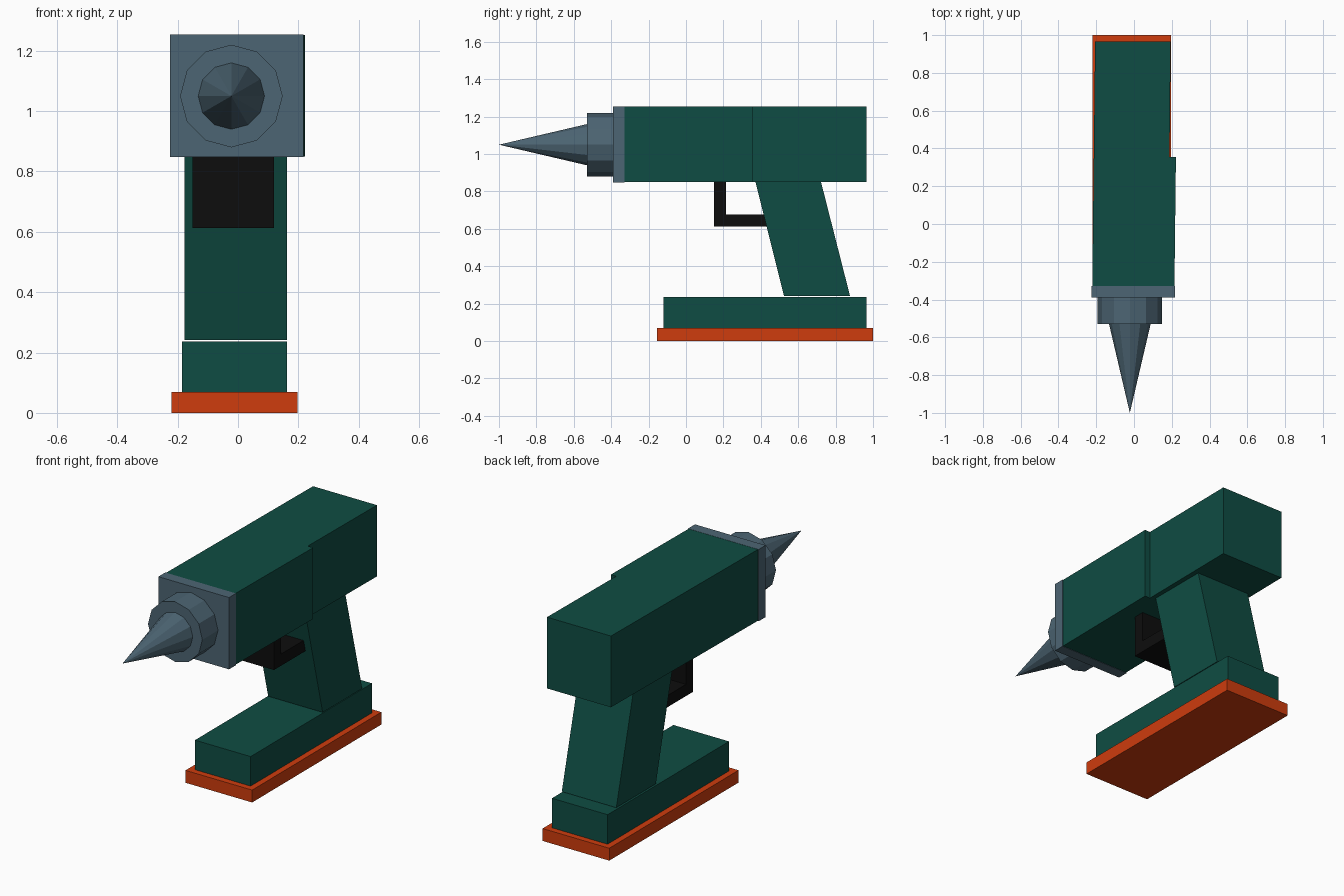
import bpy, bmesh, math
from mathutils import Matrix

if "Cube" in bpy.data.objects:
    bpy.data.objects.remove(bpy.data.objects["Cube"])


def material(name, r, g, b):
    m = bpy.data.materials.new(name)
    m.diffuse_color = (r, g, b, 1)
    m.use_nodes = True
    m.node_tree.nodes["Principled BSDF"].inputs["Base Color"].default_value = m.diffuse_color
    return m


GREEN = material("dark green", 0.0047, 0.073, 0.056)
ORANGE = material("burnt orange", 0.62, 0.045, 0.004)
SLATE = material("slate grey", 0.073, 0.13, 0.172)
BLACK = material("black", 0.004, 0.004, 0.004)


def finish(name, bm, mat):
    bmesh.ops.recalc_face_normals(bm, faces=bm.faces)
    mesh = bpy.data.meshes.new(name)
    bm.to_mesh(mesh)
    bm.free()
    mesh.materials.append(mat)
    obj = bpy.data.objects.new(name, mesh)
    bpy.context.collection.objects.link(obj)
    return obj


def side_prism(name, profile, x0, x1, mat):
    """Extrude a (y, z) side profile from x0 to x1."""
    bm = bmesh.new()
    face = bm.faces.new([bm.verts.new((x0, y, z)) for y, z in profile])
    ext = bmesh.ops.extrude_face_region(bm, geom=[face])
    new = [v for v in ext["geom"] if isinstance(v, bmesh.types.BMVert)]
    bmesh.ops.translate(bm, verts=new, vec=(x1 - x0, 0, 0))
    return finish(name, bm, mat)


def plan_prism(name, plan, z0, z1, mat):
    """Extrude an (x, y) plan outline from z0 to z1."""
    bm = bmesh.new()
    face = bm.faces.new([bm.verts.new((x, y, z0)) for x, y in plan])
    ext = bmesh.ops.extrude_face_region(bm, geom=[face])
    new = [v for v in ext["geom"] if isinstance(v, bmesh.types.BMVert)]
    bmesh.ops.translate(bm, verts=new, vec=(0, 0, z1 - z0))
    return finish(name, bm, mat)


def box(name, x, y, z, mat):
    plan = [(x[0], y[0]), (x[1], y[0]), (x[1], y[1]), (x[0], y[1])]
    return plan_prism(name, plan, z[0], z[1], mat)


def round_part(name, y_back, y_front, r_back, r_front, mat):
    """Twelve-sided cylinder or cone along the drill axis."""
    bm = bmesh.new()
    place = Matrix.Translation((-0.022, (y_back + y_front) / 2, 1.05)) @ Matrix.Rotation(math.pi / 2, 4, 'X')
    bmesh.ops.create_cone(bm, cap_ends=True, segments=12, radius1=r_back,
                          radius2=r_front, depth=y_back - y_front, matrix=place)
    bmesh.ops.remove_doubles(bm, verts=bm.verts, dist=1e-5)
    return finish(name, bm, mat)


# Motor housing: wide front half and narrower rear half, very slightly skewed
plan_prism("front_housing", [(-0.221, -0.33), (0.214, -0.33), (0.222, 0.355), (-0.213, 0.355)],
           0.85, 1.253, GREEN)
plan_prism("rear_housing", [(-0.213, 0.355), (0.188, 0.355), (0.194, 0.965), (-0.206, 0.965)],
           0.85, 1.253, GREEN)

# Nose: plate, chuck and pointed bit
box("nose_plate", (-0.225, 0.217), (-0.39, -0.328), (0.848, 1.254), SLATE)
round_part("chuck", -0.39, -0.53, 0.17, 0.17, SLATE)
round_part("drill_bit", -0.53, -1.0, 0.11, 0.0, SLATE)

# Slanted grip
side_prism("handle", [(0.372, 0.85), (0.722, 0.85), (0.877, 0.241), (0.524, 0.241)],
           -0.178, 0.163, GREEN)

# Trigger guard, L-shaped from the side
side_prism("trigger_guard", [(0.15, 0.85), (0.15, 0.612), (0.433, 0.612), (0.416, 0.678),
                             (0.214, 0.678), (0.214, 0.85)], -0.15, 0.12, BLACK)

# Battery foot and base plate
box("battery_foot", (-0.185, 0.163), (-0.12, 0.965), (0.07, 0.237), GREEN)
box("base_plate", (-0.22, 0.197), (-0.155, 1.0), (0.0, 0.07), ORANGE)
